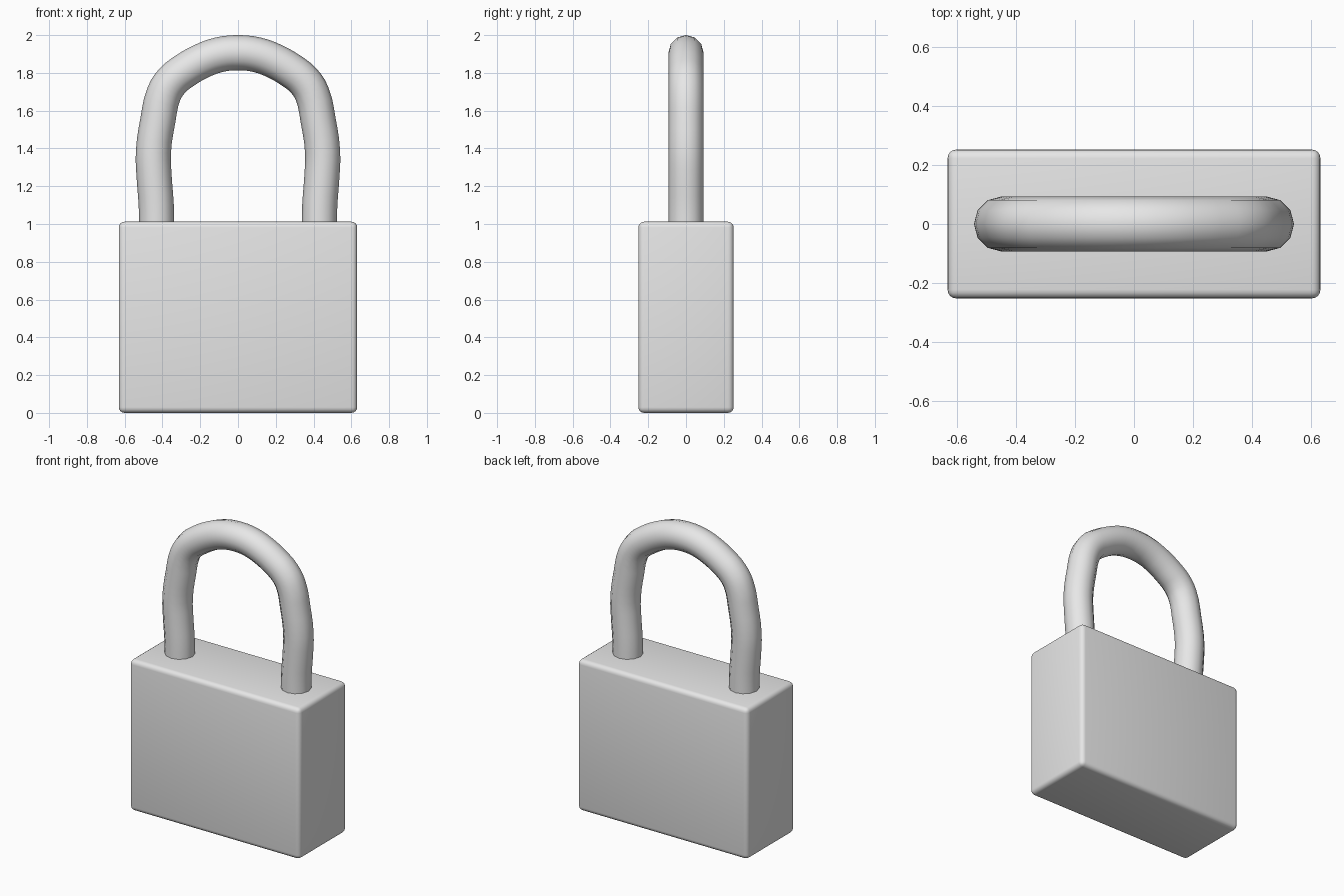
import bpy
from mathutils import Matrix

if "Cube" in bpy.data.objects:
    bpy.data.objects.remove(bpy.data.objects["Cube"])

grey = bpy.data.materials.new("light grey")
grey.diffuse_color = (0.8, 0.8, 0.8, 1)
grey.use_nodes = True
grey.node_tree.nodes["Principled BSDF"].inputs["Base Color"].default_value = grey.diffuse_color


def finish(obj, name, angle):
    obj.name = name
    obj.data.materials.clear()
    obj.data.materials.append(grey)
    bpy.ops.object.select_all(action='DESELECT')
    obj.select_set(True)
    bpy.context.view_layer.objects.active = obj
    bpy.ops.object.shade_smooth_by_angle(angle=angle)


# Lock body: box with small rounded edges
W, D, H = 1.262, 0.504, 1.012
bpy.ops.mesh.primitive_cube_add(size=1)
body = bpy.context.object
body.data.transform(Matrix.Translation((0, 0, H / 2)) @ Matrix.Diagonal((W, D, H, 1)))
bevel = body.modifiers.new("rounded edges", 'BEVEL')
bevel.width = 0.03
bevel.segments = 4
bpy.ops.object.modifier_apply(modifier=bevel.name)
finish(body, "lock_body", 0.6)

# Shackle: half path from the right leg to the crown, mirrored to the left
half = [(0.43, 0.95), (0.433, 1.1), (0.444, 1.25), (0.448, 1.38), (0.424, 1.55),
        (0.392, 1.69), (0.347, 1.76), (0.28, 1.813), (0.19, 1.864), (0.1, 1.896)]
path = half + [(0, 1.907)] + [(-x, z) for x, z in reversed(half)]

curve = bpy.data.curves.new("shackle", 'CURVE')
curve.dimensions = '3D'
curve.bevel_depth = 0.093
curve.bevel_resolution = 4
curve.use_fill_caps = True
spline = curve.splines.new('BEZIER')
spline.resolution_u = 3
spline.bezier_points.add(len(path) - 1)
for point, (x, z) in zip(spline.bezier_points, path):
    point.co = (x, 0, z)
    point.handle_left_type = point.handle_right_type = 'AUTO'

shackle = bpy.data.objects.new("shackle", curve)
bpy.context.collection.objects.link(shackle)
bpy.ops.object.select_all(action='DESELECT')
shackle.select_set(True)
bpy.context.view_layer.objects.active = shackle
bpy.ops.object.convert(target='MESH')
finish(bpy.context.object, "shackle", 0.9)
